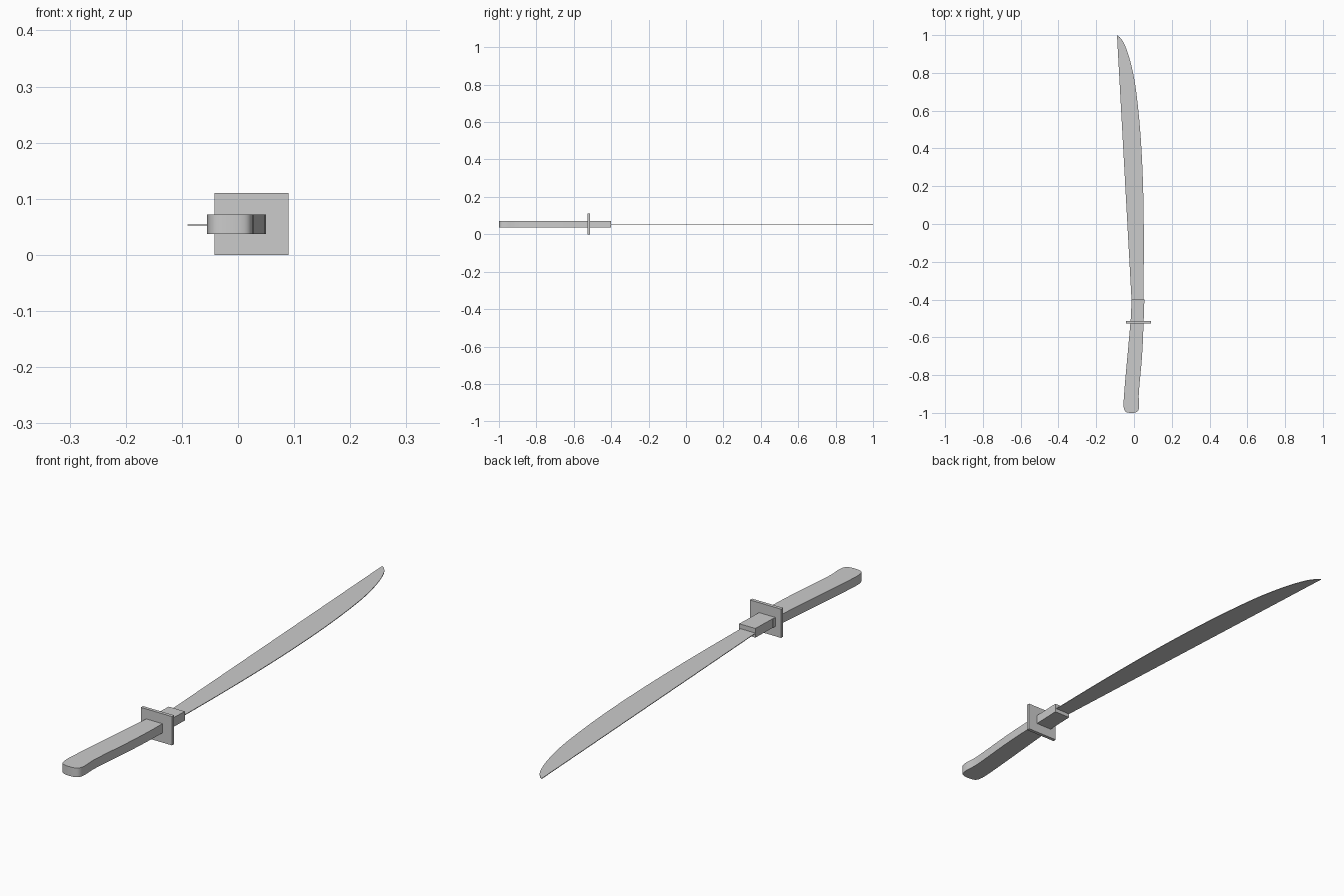
import bpy, bmesh
from mathutils import Vector

if "Cube" in bpy.data.objects:
    bpy.data.objects.remove(bpy.data.objects["Cube"])


def smooth_curve(points, steps=8):
    """Catmull-Rom curve through 2D points."""
    p = [Vector(q) for q in points]
    p = [2 * p[0] - p[1]] + p + [2 * p[-1] - p[-2]]
    out = []
    for i in range(1, len(p) - 2):
        a, b, c, d = p[i - 1:i + 3]
        for s in range(steps):
            t = s / steps
            out.append(0.5 * (2 * b + (c - a) * t + (2 * a - 5 * b + 4 * c - d) * t * t
                              + (3 * b - a - 3 * c + d) * t ** 3))
    out.append(p[-2])
    return out


def plate(name, outline, z0, z1):
    """Extrude a flat outline between two heights."""
    bm = bmesh.new()
    face = bm.faces.new([bm.verts.new((x, y, z0)) for x, y in outline])
    grown = bmesh.ops.extrude_face_region(bm, geom=[face])
    bmesh.ops.translate(bm, vec=(0, 0, z1 - z0),
                        verts=[g for g in grown["geom"] if isinstance(g, bmesh.types.BMVert)])
    bmesh.ops.recalc_face_normals(bm, faces=bm.faces)
    mesh = bpy.data.meshes.new(name)
    bm.to_mesh(mesh)
    bm.free()
    obj = bpy.data.objects.new(name, mesh)
    bpy.context.collection.objects.link(obj)
    bpy.ops.object.select_all(action='DESELECT')
    obj.select_set(True)
    bpy.context.view_layer.objects.active = obj
    bpy.ops.object.shade_smooth_by_angle()
    return obj


# Thin blade: curved back, nearly straight edge
back = smooth_curve([(0.049, -0.42), (0.052, -0.15), (0.050, 0.12), (0.042, 0.35), (0.028, 0.55),
                     (0.006, 0.74), (-0.022, 0.87), (-0.05, 0.95), (-0.072, 0.985), (-0.09, 1.0)])
edge = [(-0.09, 1.0), (-0.012, -0.42)]
plate("blade", back + edge[1:], 0.052, 0.0545)

# Handle: slightly curved grip with a rounded, flared end
grip = smooth_curve([(0.050, -0.50), (0.048, -0.60), (0.041, -0.72), (0.030, -0.84), (0.025, -0.91),
                     (0.027, -0.965), (0.018, -0.993), (-0.014, -1.0), (-0.045, -0.993),
                     (-0.055, -0.965), (-0.053, -0.91), (-0.044, -0.80), (-0.032, -0.67),
                     (-0.017, -0.50)])
plate("handle", grip, 0.037, 0.072)

# Collar holding the blade in front of the guard
plate("blade_collar", [(-0.017, -0.52), (0.051, -0.52), (0.055, -0.40), (-0.013, -0.40)], 0.037, 0.072)

# Square guard
plate("guard", [(-0.042, -0.527), (0.09, -0.527), (0.09, -0.514), (-0.042, -0.514)], 0.0, 0.11)
